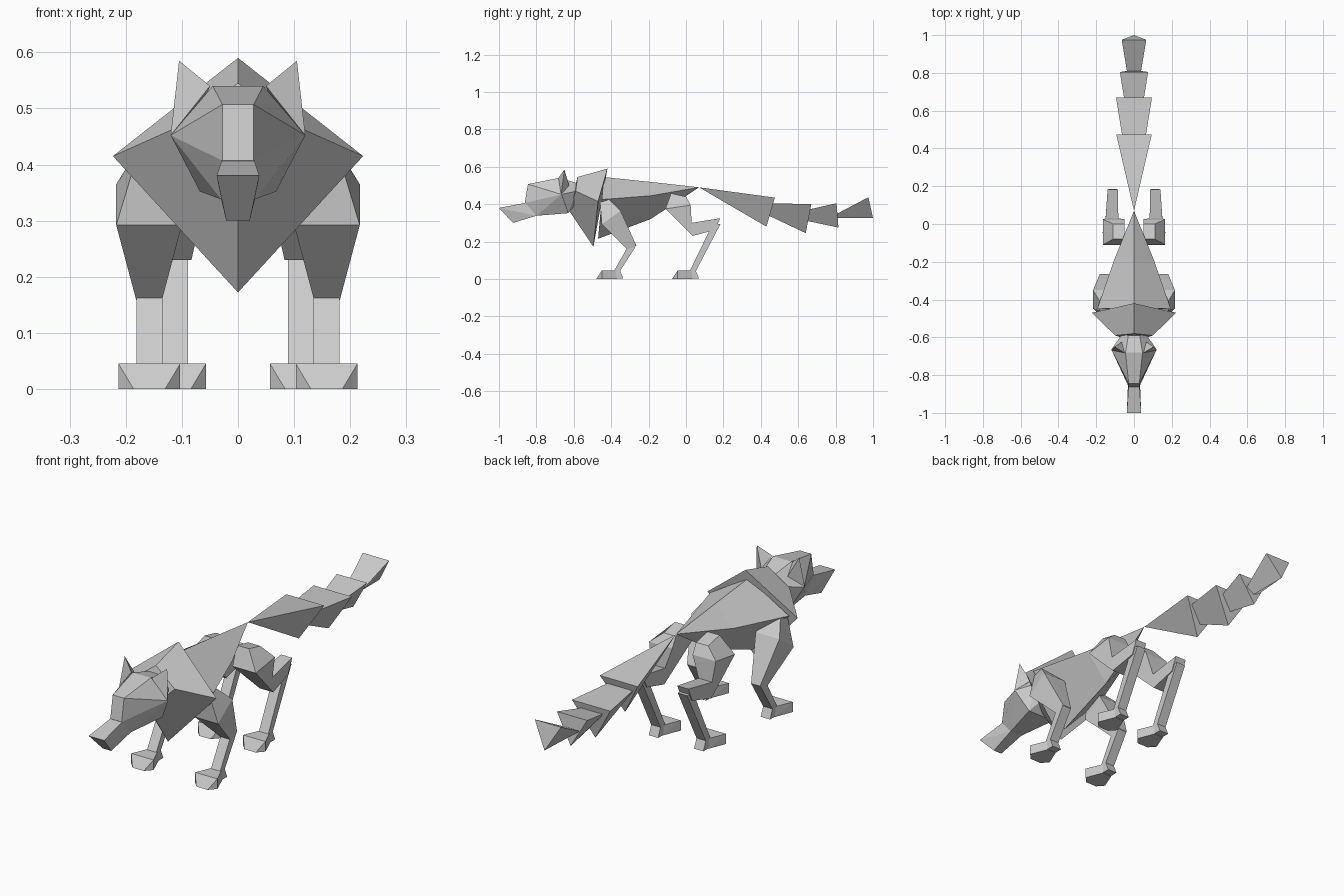
import bpy, bmesh

if "Cube" in bpy.data.objects:
    bpy.data.objects.remove(bpy.data.objects["Cube"])

fur = bpy.data.materials.new("grey fur")
fur.diffuse_color = (0.6, 0.6, 0.6, 1)
fur.use_nodes = True
fur.node_tree.nodes["Principled BSDF"].inputs["Base Color"].default_value = fur.diffuse_color


def finish(name, bm):
    bmesh.ops.recalc_face_normals(bm, faces=bm.faces)
    me = bpy.data.meshes.new(name)
    bm.to_mesh(me)
    bm.free()
    me.materials.append(fur)
    ob = bpy.data.objects.new(name, me)
    bpy.context.collection.objects.link(ob)
    return ob


def loft(name, rings):
    """Skin a chain of equal rings; a one-point ring makes a tip."""
    bm = bmesh.new()
    loops = [[bm.verts.new(p) for p in r] for r in rings]
    for a, b in zip(loops, loops[1:]):
        n = max(len(a), len(b))
        for i in range(n):
            j = (i + 1) % n
            if len(a) == 1:
                bm.faces.new((a[0], b[i], b[j]))
            elif len(b) == 1:
                bm.faces.new((a[i], b[0], a[j]))
            else:
                bm.faces.new((a[i], b[i], b[j], a[j]))
    for end in (loops[0], loops[-1]):
        if len(end) > 2:
            bm.faces.new(end)
    return finish(name, bm)


def hull(name, pts):
    bm = bmesh.new()
    for p in pts:
        bm.verts.new(p)
    res = bmesh.ops.convex_hull(bm, input=bm.verts[:])
    bmesh.ops.delete(bm, geom=[v for v in res["geom_interior"] if v.is_valid], context='VERTS')
    bmesh.ops.dissolve_limit(bm, angle_limit=0.02, verts=bm.verts[:], edges=bm.edges[:])
    return finish(name, bm)


def both(pts):
    return [(s * x, y, z) for x, y, z in pts for s in (1, -1)]


def diamond(top, side, bottom):
    return [(0, *top), side, (0, *bottom), (-side[0], side[1], side[2])]


def band(s, x0, x1, front, back):
    """Four-cornered limb section from two (y, z) points."""
    return [(s * x0, *front), (s * x1, *front), (s * x1, *back), (s * x0, *back)]


# body and chest mane
tip = [(0, 0.07, 0.49)]
loft("body", [
    diamond((-0.44, 0.545), (0.195, -0.45, 0.425), (-0.47, 0.215)),
    diamond((-0.20, 0.52), (0.105, -0.19, 0.445), (-0.19, 0.32)),
    tip])
loft("chest_mane", [
    diamond((-0.58, 0.545), (0.10, -0.59, 0.47), (-0.625, 0.365)),
    diamond((-0.42, 0.59), (0.223, -0.47, 0.415), (-0.495, 0.172))])


# tail: overlapping three-sided cones, flat on top
def tri(w, top, bottom):
    return [(w, *top), (-w, *top), (0, *bottom)]


loft("tail_1", [tip, tri(0.094, (0.475, 0.435), (0.43, 0.28))])
loft("tail_2", [tri(0.06, (0.45, 0.405), (0.44, 0.34)), tri(0.095, (0.67, 0.40), (0.64, 0.245))])
loft("tail_3", [tri(0.05, (0.65, 0.37), (0.65, 0.31)), tri(0.075, (0.805, 0.405), (0.815, 0.275))])
loft("tail_4", [tri(0.036, (0.80, 0.345), (0.80, 0.325)), tri(0.065, (0.975, 0.437), (1.0, 0.325))])

# head
hull("head", both([
    (0.028, -0.845, 0.507), (0.028, -0.862, 0.407), (0.03, -0.80, 0.338),
    (0.045, -0.68, 0.54), (0.12, -0.665, 0.452), (0.068, -0.63, 0.352),
    (0.03, -0.59, 0.515), (0.065, -0.585, 0.47), (0.03, -0.59, 0.40)]))
hull("muzzle", both([
    (0.029, -0.858, 0.407), (0.03, -0.80, 0.338),
    (0.038, -1.0, 0.38), (0.021, -0.925, 0.30)]))

for s, side in ((1, "left"), (-1, "right")):
    hull("ear_" + side, [(s * x, y, z) for x, y, z in (
        (0.105, -0.65, 0.585), (0.12, -0.668, 0.452),
        (0.05, -0.682, 0.54), (0.065, -0.625, 0.50))])

    # front leg
    loft("front_upper_leg_" + side, [
        band(s, 0.12, 0.18, (-0.46, 0.415), (-0.41, 0.425)),
        band(s, 0.10, 0.217, (-0.45, 0.292), (-0.35, 0.365)),
        band(s, 0.136, 0.181, (-0.312, 0.157), (-0.265, 0.178))])
    # hind leg
    loft("hind_upper_leg_" + side, [
        band(s, 0.05, 0.11, (-0.08, 0.458), (0.0, 0.44)),
        band(s, 0.05, 0.165, (-0.11, 0.375), (0.025, 0.395)),
        band(s, 0.083, 0.15, (0.035, 0.23), (0.03, 0.30)),
        band(s, 0.085, 0.14, (0.155, 0.262), (0.183, 0.325))])

    # shins and paws, shared by both pairs of legs
    for name, x, y, knee_y, knee_z in (("front", 0.158, -0.335, -0.29, 0.175),
                                       ("hind", 0.112, 0.07, 0.163, 0.295)):
        loft(f"{name}_lower_leg_{side}", [
            band(s, x - 0.023, x + 0.023, (knee_y - 0.02, knee_z), (knee_y + 0.022, knee_z)),
            band(s, x - 0.023, x + 0.023, (y - 0.05, 0.043), (y - 0.017, 0.043)),
            band(s, x - 0.023, x + 0.023, (y - 0.045, 0.002), (y, 0.002))])
        hull(f"{name}_paw_{side}", [(s * (x + k * w), y + dy, z) for k in (1, -1) for w, dy, z in (
            (0.028, -0.145, 0), (0.055, -0.115, 0), (0.055, -0.115, 0.045),
            (0.023, -0.035, 0), (0.023, -0.04, 0.045))])
